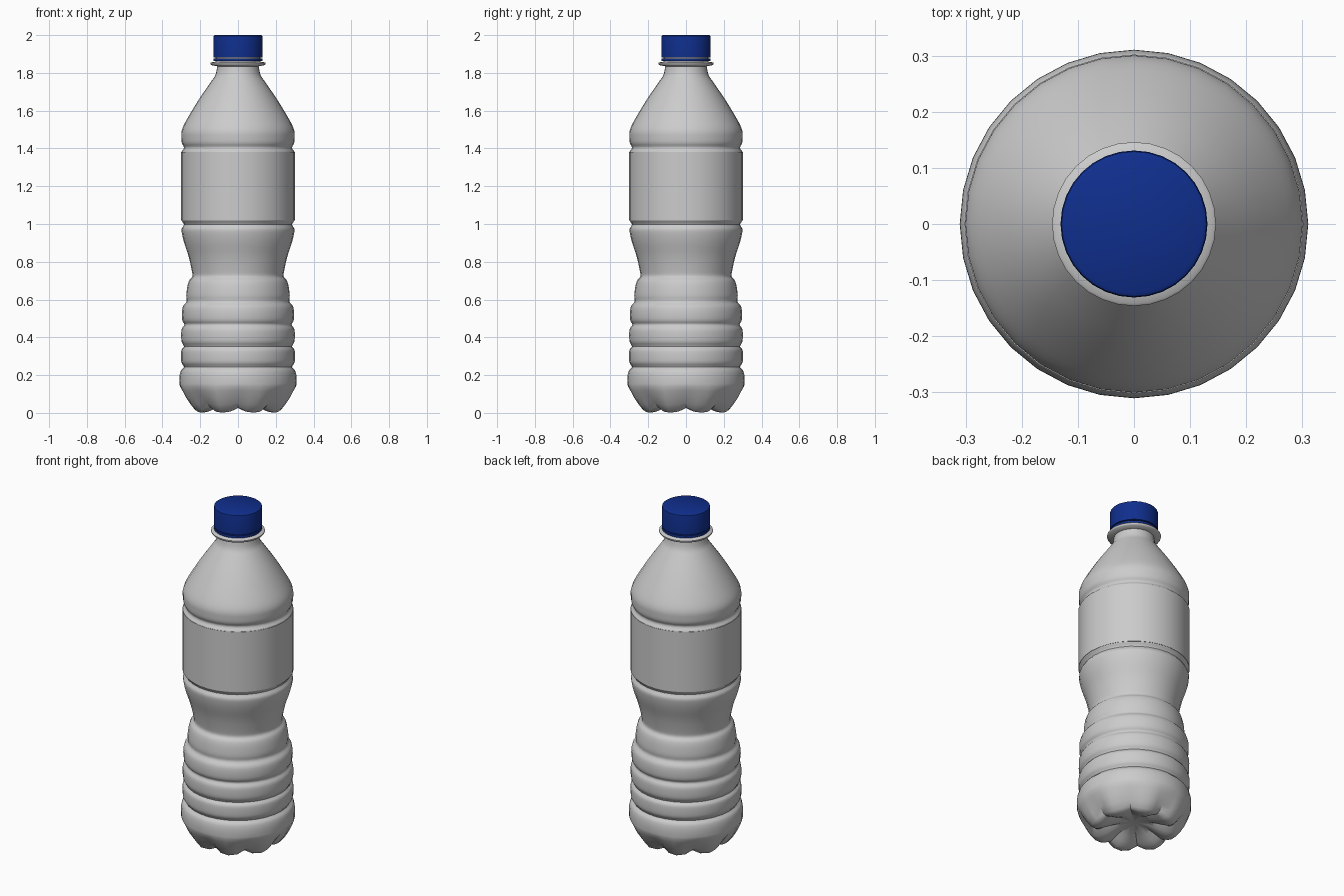
import bpy, bmesh
from math import cos, sin, pi, radians

if "Cube" in bpy.data.objects:
    bpy.data.objects.remove(bpy.data.objects["Cube"])

SEG = 32
LOBES = 8


def spline(pts, n):
    """Catmull-Rom refinement of an (r, z) profile."""
    out = []
    for i in range(len(pts) - 1):
        p0, p1 = pts[max(i - 1, 0)], pts[i]
        p2, p3 = pts[i + 1], pts[min(i + 2, len(pts) - 1)]
        for k in range(n):
            t = k / n
            out.append(tuple(0.5 * (2 * b + (c - a) * t + (2 * a - 5 * b + 4 * c - d) * t * t
                                    + (3 * b - a - 3 * c + d) * t ** 3)
                             for a, b, c, d in zip(p0, p1, p2, p3)))
    return out + [pts[-1]]


def lathe(name, profile, valley=None, mat=None, cap_start=False, cap_end=False):
    """Revolve a profile; the first rings may blend towards a valley profile."""
    bm = bmesh.new()
    rings = []
    for i, (r, z) in enumerate(profile):
        ring = []
        for s in range(SEG):
            a = 2 * pi * s / SEG
            rr, zz = r, z
            if valley and i < len(valley):
                w = abs(sin(a * LOBES / 2)) ** 0.8
                rr = valley[i][0] + (r - valley[i][0]) * w
                zz = valley[i][1] + (z - valley[i][1]) * w
            ring.append(bm.verts.new((rr * cos(a), rr * sin(a), zz)))
        rings.append(ring)
    for lo, hi in zip(rings, rings[1:]):
        for s in range(SEG):
            t = (s + 1) % SEG
            bm.faces.new((lo[s], lo[t], hi[t], hi[s]))
    if cap_start:
        bm.faces.new(rings[0][::-1])
    if cap_end:
        bm.faces.new(rings[-1])
    me = bpy.data.meshes.new(name)
    bm.to_mesh(me)
    bm.free()
    ob = bpy.data.objects.new(name, me)
    bpy.context.collection.objects.link(ob)
    if mat:
        me.materials.append(mat)
    bpy.ops.object.select_all(action='DESELECT')
    ob.select_set(True)
    bpy.context.view_layer.objects.active = ob
    bpy.ops.object.shade_smooth_by_angle(angle=radians(42))
    return ob


# Footed base: profile through a foot and through the valley between feet
foot = spline([(.01, .055), (.08, .045), (.15, .015), (.195, .002), (.237, .01),
               (.285, .08), (.31, .14)], 2)
valley = spline([(.01, .055), (.08, .053), (.14, .042), (.19, .026), (.215, .035),
                 (.27, .09), (.307, .14)], 2)

# Ribbed grip, waist, label panel and shoulder
body = spline([(.31, .14), (.31, .19), (.302, .225), (.286, .243), (.299, .265), (.302, .3),
               (.299, .335), (.286, .352), (.298, .375), (.301, .41), (.298, .445),
               (.284, .468), (.295, .49), (.297, .53), (.291, .565), (.272, .59),
               (.274, .62), (.268, .67), (.258, .702), (.242, .722), (.245, .755),
               (.262, .83), (.285, .9), (.296, .945), (.298, .975), (.286, .997),
               (.3, 1.018)], 3)
upper = spline([(.3, 1.382), (.286, 1.404), (.297, 1.428), (.3, 1.46), (.298, 1.495),
                (.276, 1.545), (.21, 1.655), (.145, 1.75), (.119, 1.79), (.109, 1.84)], 3)
lathe("bottle_body", foot + body[1:] + upper, valley, cap_start=True)

# Label sleeve
lathe("label", [(.3, 1.02), (.302, 1.02), (.302, 1.38), (.3, 1.38)])

# Neck with its support ring
lathe("neck", [(.109, 1.835), (.142, 1.841), (.146, 1.846), (.146, 1.852), (.142, 1.856),
               (.118, 1.858), (.118, 1.96)], cap_end=True)

# Screw cap and tamper ring
blue = bpy.data.materials.new("cap_blue")
blue.diffuse_color = (.005, .028, .27, 1)
blue.use_nodes = True
blue.node_tree.nodes["Principled BSDF"].inputs["Base Color"].default_value = blue.diffuse_color
lathe("tamper_ring", [(.118, 1.862), (.13, 1.862), (.13, 1.876), (.118, 1.876)], mat=blue)
lathe("cap", [(.118, 1.882), (.131, 1.882), (.131, 1.988), (.129, 1.996), (.122, 2.0)],
      mat=blue, cap_end=True)
